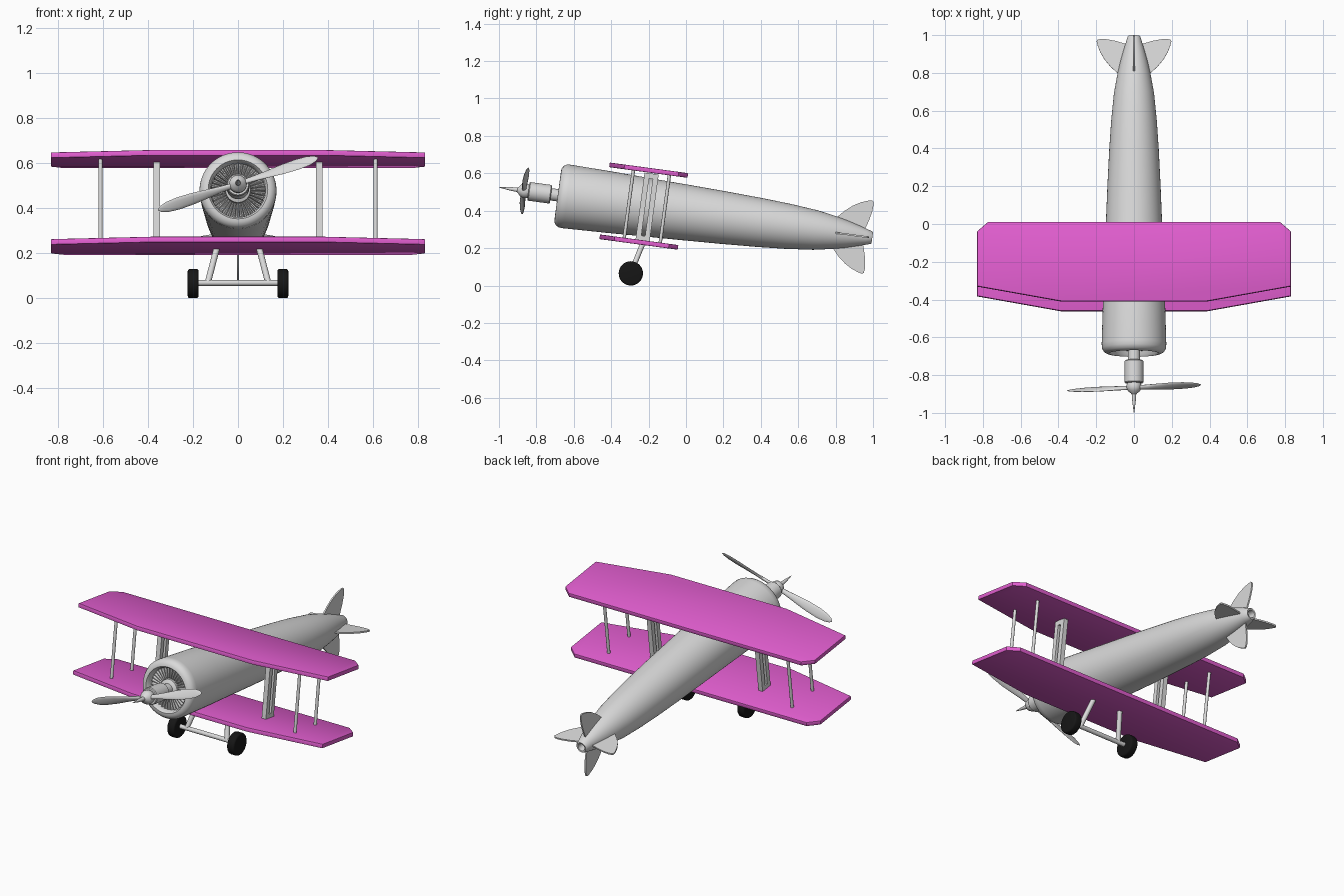
import bpy, bmesh, math
from mathutils import Matrix, Vector

if "Cube" in bpy.data.objects:
    bpy.data.objects.remove(bpy.data.objects["Cube"])

TILT = math.radians(7.7)
# Aircraft frame: y along fuselage, z up, origin on the axis; then pitched nose-up
POSE = Matrix.Translation((0, 0, 0.39)) @ Matrix.Rotation(-TILT, 4, 'X')


def material(name, rgb):
    m = bpy.data.materials.new(name)
    m.diffuse_color = (*rgb, 1)
    m.use_nodes = True
    m.node_tree.nodes["Principled BSDF"].inputs["Base Color"].default_value = m.diffuse_color
    return m


GREY = material("light_grey", (0.70, 0.70, 0.70))
PINK = material("pink", (0.75, 0.11, 0.62))
BLACK = material("black", (0.008, 0.008, 0.008))


def finish(bm, name, mat, pose=POSE, angle=35):
    bmesh.ops.remove_doubles(bm, verts=bm.verts, dist=1e-5)
    bmesh.ops.recalc_face_normals(bm, faces=bm.faces)
    me = bpy.data.meshes.new(name)
    bm.to_mesh(me)
    bm.free()
    me.transform(pose)
    me.materials.append(mat)
    ob = bpy.data.objects.new(name, me)
    bpy.context.collection.objects.link(ob)
    bpy.ops.object.select_all(action='DESELECT')
    ob.select_set(True)
    bpy.context.view_layer.objects.active = ob
    bpy.ops.object.shade_smooth_by_angle(angle=math.radians(angle))
    return ob


def bridge(bm, rings):
    for a, b in zip(rings, rings[1:]):
        n = len(a)
        for i in range(n):
            j = (i + 1) % n
            bm.faces.new((a[i], a[j], b[j], b[i]))


def lathe(name, profile, mat, n=48):
    """Turn (y, radius) points around the fuselage axis."""
    bm = bmesh.new()
    rings = []
    for y, r in profile:
        rings.append([bm.verts.new((r * math.cos(2 * math.pi * i / n), y,
                                    r * math.sin(2 * math.pi * i / n))) for i in range(n)])
    bridge(bm, rings)
    bm.faces.new(rings[0])
    bm.faces.new(rings[-1])
    return finish(bm, name, mat)


def rod(name, p, q, r, mat, pose=POSE, n=16):
    p, q = Vector(p), Vector(q)
    bm = bmesh.new()
    m = Matrix.Translation((p + q) / 2) @ (q - p).to_track_quat('Z', 'Y').to_matrix().to_4x4()
    bmesh.ops.create_cone(bm, cap_ends=True, segments=n, radius1=r, radius2=r,
                          depth=(q - p).length, matrix=m)
    return finish(bm, name, mat, pose)


def plate(name, outline, thick, to3d, mat, bevel=0.0):
    """Extrude a 2D outline symmetrically about its plane."""
    bm = bmesh.new()
    a = [bm.verts.new(to3d(u, v, -thick / 2)) for u, v in outline]
    b = [bm.verts.new(to3d(u, v, thick / 2)) for u, v in outline]
    bridge(bm, [a, b])
    bm.faces.new(a)
    bm.faces.new(b)
    if bevel:
        rim = [e for e in bm.edges if (e.verts[0] in a) == (e.verts[1] in a)]
        bmesh.ops.bevel(bm, geom=rim, offset=bevel, segments=2, affect='EDGES', profile=0.5)
    return finish(bm, name, mat)


# Fuselage with rounded cowl lip, open nose and small open tail pipe
lathe("fuselage", [(-0.63, 0.118), (-0.68, 0.123), (-0.692, 0.132), (-0.69, 0.145),
                   (-0.681, 0.16), (-0.663, 0.17), (-0.64, 0.171), (-0.4, 0.164),
                   (-0.2, 0.156), (0.0, 0.149), (0.2, 0.141), (0.4, 0.131), (0.55, 0.121),
                   (0.7, 0.106), (0.8, 0.088), (0.87, 0.072), (0.93, 0.055), (0.97, 0.043),
                   (1.0, 0.034), (1.005, 0.03), (1.003, 0.022), (0.96, 0.02)], GREY, 64)

# Ribbed radial engine inside the nose
bm = bmesh.new()
N = 144
rings = [[bm.verts.new((r * math.cos(2 * math.pi * i / N),
                        -0.645 - (0.018 if i % 4 < 2 else 0) * k,
                        r * math.sin(2 * math.pi * i / N))) for i in range(N)]
         for r, k in ((0.119, 1), (0.06, 1), (0.055, 0), (0.02, 0))]
bridge(bm, rings)
bm.faces.new(rings[-1])
finish(bm, "engine_ribs", GREY)

# Shaft, gearbox, spinner and spike
lathe("propeller_shaft", [(-0.62, 0.06), (-0.665, 0.055), (-0.675, 0.033), (-0.735, 0.033)], GREY, 32)
lathe("gearbox", [(-0.728, 0.03), (-0.728, 0.046), (-0.733, 0.05), (-0.845, 0.05),
                  (-0.85, 0.046), (-0.85, 0.02)], GREY, 32)
lathe("spinner", [(-0.845, 0.034), (-0.86, 0.039), (-0.876, 0.039), (-0.892, 0.032),
                  (-0.903, 0.018), (-0.91, 0.012), (-0.95, 0.009), (-1.009, 0.001)], GREY, 32)

# Two twisted propeller blades
PHI = math.radians(18.3)
for side, k in (("right", 1), ("left", -1)):
    bm = bmesh.new()
    rings = []
    for r, hw, th in ((0.02, 0.012, 0.010), (0.08, 0.016, 0.009), (0.14, 0.022, 0.007),
                      (0.21, 0.028, 0.006), (0.28, 0.029, 0.005), (0.33, 0.024, 0.004),
                      (0.36, 0.014, 0.003), (0.373, 0.003, 0.001)):
        tw = math.radians(45 - 60 * r)
        ring = []
        for i in range(12):
            u = hw * math.cos(math.pi * i / 6)
            v = th * math.sin(math.pi * i / 6)
            w, d = u * math.cos(tw) - v * math.sin(tw), u * math.sin(tw) + v * math.cos(tw)
            ring.append(bm.verts.new((k * (r * math.cos(PHI) - w * math.sin(PHI)), -0.874 + d,
                                      k * (r * math.sin(PHI) + w * math.cos(PHI)))))
        rings.append(ring)
    bridge(bm, rings)
    bm.faces.new(rings[0])
    bm.faces.new(rings[-1])
    finish(bm, side + "_propeller_blade", GREY, angle=50)

# Upper and lower wings
half = [(0.385, -0.44), (0.83, -0.36), (0.83, -0.067), (0.772, -0.017)]
wing = half + [(-x, y) for x, y in reversed(half)]
for name, z in (("upper_wing", 0.198), ("lower_wing", -0.19)):
    plate(name, wing, 0.025, lambda u, v, w, z=z: (u, v, z + w), PINK, 0.004)

# Struts between the wings
for side, k in (("right", 1), ("left", -1)):
    for end, y in (("front", -0.309), ("rear", -0.115)):
        rod(f"{side}_{end}_strut", (k * 0.61, y, -0.185), (k * 0.61, y, 0.19), 0.009, GREY)
    # Slotted inner strut frame
    bm = bmesh.new()
    for y, z, sy, sz in ((-0.234, 0, 0.028, 0.364), (-0.186, 0, 0.028, 0.364),
                         (-0.21, 0.168, 0.024, 0.028), (-0.21, -0.168, 0.024, 0.028)):
        m = Matrix.Translation((k * 0.36, y, z)) @ Matrix.Diagonal((0.028, sy, sz, 1))
        bmesh.ops.create_cube(bm, size=1, matrix=m)
    finish(bm, side + "_inner_strut", GREY)

# Four leaf-shaped tail fins
fin = [(0.80, 0.03), (0.80, 0.08), (0.84, 0.124), (0.88, 0.157), (0.92, 0.18), (0.955, 0.193),
       (0.977, 0.198), (0.985, 0.192), (0.988, 0.17), (0.986, 0.14), (0.977, 0.095),
       (0.962, 0.045), (0.94, 0.03)]
for name, c, s in (("right_fin", 1, 0), ("top_fin", 0, 1), ("left_fin", -1, 0), ("bottom_fin", 0, -1)):
    plate(name, fin, 0.009,
          lambda u, v, w, c=c, s=s: (v * c - w * s, u, v * s + w * c), GREY)

# Landing gear, upright in world space
FLAT = Matrix.Identity(4)
rod("axle", (-0.19, -0.295, 0.068), (0.19, -0.295, 0.068), 0.013, GREY, FLAT)
for side, k in (("right", 1), ("left", -1)):
    rod(side + "_gear_leg", (k * 0.094, -0.232, 0.222), (k * 0.134, -0.295, 0.068), 0.014, GREY, FLAT)
    bm = bmesh.new()
    m = Matrix.Translation((k * 0.199, -0.295, 0.065)) @ Matrix.Rotation(math.pi / 2, 4, 'Y')
    bmesh.ops.create_cone(bm, cap_ends=True, segments=32, radius1=0.065, radius2=0.065,
                          depth=0.048, matrix=m)
    rims = [e for e in bm.edges if abs(e.verts[0].co.x - e.verts[1].co.x) < 1e-5]
    bmesh.ops.bevel(bm, geom=rims, offset=0.010, segments=3, affect='EDGES', profile=0.5)
    finish(bm, side + "_wheel", BLACK, FLAT)
